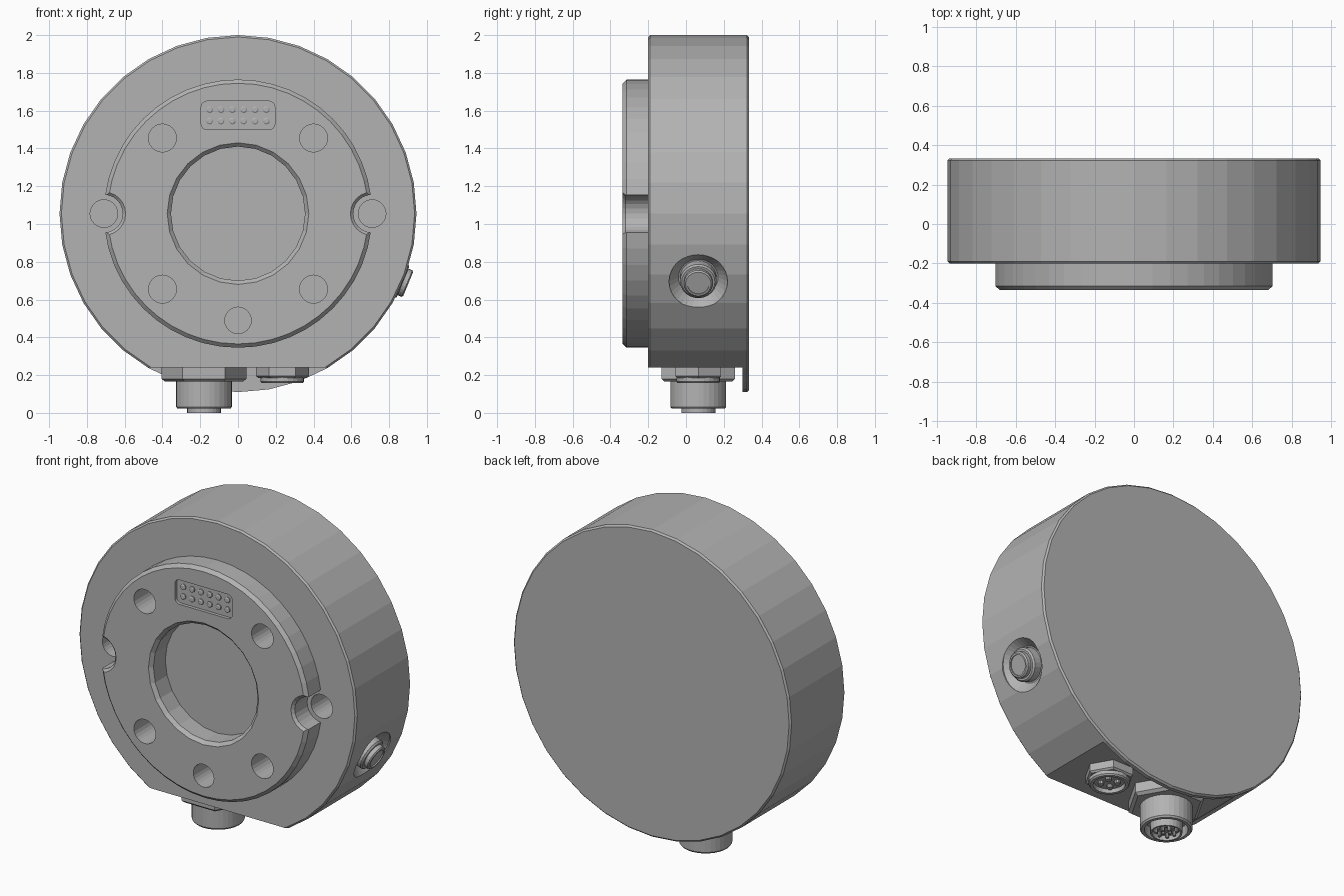
import bpy, bmesh, math
from mathutils import Vector

cube = bpy.data.objects.get("Cube")
if cube:
    bpy.data.objects.remove(cube, do_unlink=True)

metal = bpy.data.materials.new("plain grey metal")
metal.use_nodes = True
GREY = (0.45, 0.45, 0.45, 1)
metal.diffuse_color = GREY
metal.node_tree.nodes["Principled BSDF"].inputs["Base Color"].default_value = GREY

FRONT, DOWN = Vector((0, -1, 0)), Vector((0, 0, -1))
CZ = 1.055          # height of the disc axis
FACE = 0.335        # distance of the raised face in front of the origin


def finish(name, bm):
    bmesh.ops.recalc_face_normals(bm, faces=bm.faces)
    mesh = bpy.data.meshes.new(name)
    bm.to_mesh(mesh)
    bm.free()
    mesh.materials.append(metal)
    obj = bpy.data.objects.new(name, mesh)
    bpy.context.collection.objects.link(obj)
    return obj


def lathe(name, profile, sides, origin, axis):
    """Turn (radius, distance along axis) points; both ends are capped."""
    bm = bmesh.new()
    u = Vector((0, 1, 0)) if abs(axis.x) > 0.5 else Vector((1, 0, 0))
    v = axis.cross(u)
    rings = []
    for r, h in profile:
        ring = []
        for i in range(sides):
            a = math.tau * i / sides
            ring.append(bm.verts.new(Vector(origin) + axis * h
                                     + (u * math.cos(a) + v * math.sin(a)) * r))
        rings.append(ring)
    for a, b in zip(rings, rings[1:]):
        for i in range(sides):
            j = (i + 1) % sides
            bm.faces.new((a[i], a[j], b[j], b[i]))
    bm.faces.new(rings[0])
    bm.faces.new(rings[-1])
    return finish(name, bm)


def box(name, center, size, round_corners=0):
    bm = bmesh.new()
    bmesh.ops.create_cube(bm, size=1)
    for vert in bm.verts:
        vert.co = Vector(center) + vert.co * Vector(size)
    if round_corners:
        edges = [e for e in bm.edges
                 if abs((e.verts[0].co - e.verts[1].co).normalized().y) > 0.9]
        bmesh.ops.bevel(bm, geom=edges, offset=round_corners, segments=4,
                        profile=0.5, affect='EDGES')
    return finish(name, bm)


def combine(target, tool, operation='DIFFERENCE'):
    mod = target.modifiers.new(operation.lower(), 'BOOLEAN')
    mod.operation, mod.object, mod.solver = operation, tool, 'EXACT'
    bpy.context.view_layer.update()
    deps = bpy.context.evaluated_depsgraph_get()
    result = bpy.data.meshes.new_from_object(target.evaluated_get(deps))
    target.modifiers.clear()
    target.data = result
    bpy.data.objects.remove(tool, do_unlink=True)


# Main disc, with a flat underside in front of the thin back plate
body = lathe("sensor_body", [(0.935, -0.333), (0.945, -0.323), (0.945, 0.19),
                             (0.935, 0.2)], 36, (0, 0, CZ), FRONT)
combine(body, box("flat_cutter", (0, -0.2, 0), (2, 1, 0.48)))

# Raised mounting face
flange = lathe("flange", [(0.71, 0.1), (0.71, 0.315), (0.69, FACE)],
               48, (0, 0, CZ), FRONT)
combine(body, flange, 'UNION')

# Chamfered centre recess
combine(body, lathe("recess_cutter", [(0.355, 0.2), (0.355, 0.315), (0.375, FACE),
                                      (0.375, 0.4)], 24, (0, 0, CZ), FRONT))

# Side notches, each with a dowel hole
for side in (-1, 1):
    spot = (side * 0.71, 0, CZ)
    combine(body, lathe("notch_cutter", [(0.1, 0.2), (0.1, 0.32), (0.115, FACE),
                                         (0.115, 0.4)], 24, spot, FRONT))
    combine(body, lathe("dowel_cutter", [(0.073, 0), (0.073, 0.25)],
                        24, spot, FRONT))

# Bolt holes
for x, z in ((-0.4, 0.4), (0.4, 0.4), (-0.4, -0.4), (0.4, -0.4), (0, -0.565)):
    r = 0.07 if x == 0 else 0.074
    combine(body, lathe("bolt_cutter", [(r, 0.05), (r, 0.4)],
                        24, (x, 0, CZ + z), FRONT))

# Contact window with two rows of contacts
combine(body, box("window_cutter", (0, -FACE, 1.575), (0.39, 0.04, 0.15), 0.03))
for col in range(6):
    for z in (1.545, 1.605):
        lathe("contact", [(0.018, 0.31), (0.018, 0.322), (0.012, 0.326)],
              12, ((col - 2.5) * 0.06, 0, z), FRONT)

# Countersunk fitting on the side
tilt = math.radians(-22.5)
out = Vector((math.cos(tilt), 0, math.sin(tilt)))
port = (0, 0.065, CZ)
combine(body, lathe("port_cutter", [(0.105, 0.885), (0.155, 0.935), (0.155, 1)],
                    32, port, out))
lathe("side_port_collar", [(0.097, 0.87), (0.097, 0.935), (0.088, 0.945)],
      24, port, out)
lathe("side_port_cap", [(0.076, 0.9), (0.076, 0.968), (0.068, 0.975),
                        (0.058, 0.975), (0.058, 0.968)], 24, port, out)

# Large connector underneath: hex nut, sleeve, pin insert
big = (-0.18, 0.065, 0.24)
lathe("large_nut", [(0.225, -0.01), (0.225, 0.06), (0.205, 0.075)], 6, big, DOWN)
lathe("large_sleeve", [(0.148, 0.05), (0.148, 0.208), (0.14, 0.218),
                       (0.122, 0.218), (0.115, 0.16)], 32, big, DOWN)
lathe("large_insert", [(0.09, 0.15), (0.09, 0.24), (0.08, 0.24), (0.08, 0.21)],
      24, big, DOWN)
for count, radius in ((8, 0.058), (4, 0.025)):
    for i in range(count):
        a = math.tau * i / count
        lathe("large_pin", [(0.01, 0.2), (0.01, 0.235)], 8,
              (big[0] + radius * math.cos(a), big[1] + radius * math.sin(a), big[2]),
              DOWN)

# Small connector underneath: hex nut, short collar, pins
small = (0.235, 0.065, 0.24)
lathe("small_nut", [(0.14, -0.01), (0.14, 0.045), (0.128, 0.055)], 6, small, DOWN)
lathe("small_collar", [(0.115, 0.04), (0.115, 0.075), (0.108, 0.083),
                       (0.09, 0.083), (0.085, 0.06)], 24, small, DOWN)
for i in range(4):
    a = math.tau * (i + 0.5) / 4
    lathe("small_pin", [(0.017, 0.055), (0.017, 0.08)], 10,
          (small[0] + 0.045 * math.cos(a), small[1] + 0.045 * math.sin(a), small[2]),
          DOWN)
